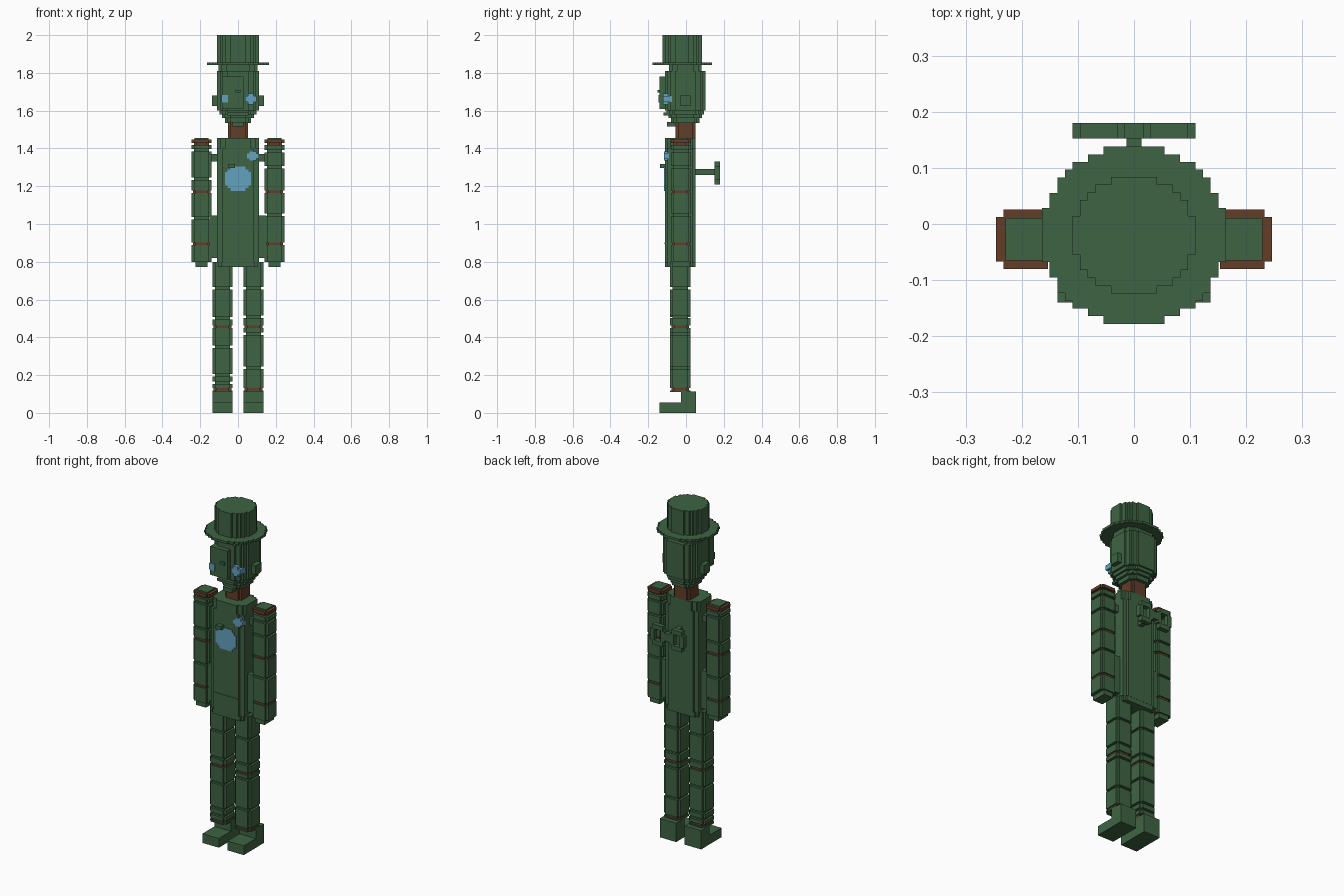
import bpy, bmesh
from mathutils import Vector

cube = bpy.data.objects.get("Cube")
if cube:
    bpy.data.objects.remove(cube, do_unlink=True)

V = 0.0137  # block size


def material(name, rgb):
    m = bpy.data.materials.new(name)
    m.use_nodes = True
    m.diffuse_color = (*rgb, 1)
    m.node_tree.nodes["Principled BSDF"].inputs["Base Color"].default_value = (*rgb, 1)
    return m


GREEN = material("dark green", (0.048, 0.127, 0.056))
RUST = material("rust brown", (0.125, 0.047, 0.022))
BLUE = material("light blue", (0.125, 0.36, 0.52))


def finish(name, bm, mat):
    bmesh.ops.recalc_face_normals(bm, faces=bm.faces)
    me = bpy.data.meshes.new(name)
    bm.to_mesh(me)
    bm.free()
    me.materials.append(mat)
    ob = bpy.data.objects.new(name, me)
    bpy.context.collection.objects.link(ob)
    return ob


def box(name, mat, x0, x1, y0, y1, z0, z1):
    bm = bmesh.new()
    bmesh.ops.create_cube(bm, size=1)
    for v in bm.verts:
        v.co = Vector(((x0 + x1) / 2 + v.co.x * (x1 - x0),
                       (y0 + y1) / 2 + v.co.y * (y1 - y0),
                       (z0 + z1) / 2 + v.co.z * (z1 - z0)))
    return finish(name, bm, mat)


def slab(name, mat, cu, cv, ru, rv, d0, d1, n=2.0, axis="z", hole=0.0):
    """Stepped round prism: grid cells inside a superellipse, extruded along z or y."""
    nu, nv = max(1, round(2 * ru / V)), max(1, round(2 * rv / V))
    bm, verts = bmesh.new(), {}

    def vert(i, j):
        if (i, j) not in verts:
            u, v = cu - ru + 2 * ru * i / nu, cv - rv + 2 * rv * j / nv
            verts[i, j] = bm.verts.new((u, v, d0) if axis == "z" else (u, d0, v))
        return verts[i, j]

    for i in range(nu):
        for j in range(nv):
            a, b = abs((2 * i + 1) / nu - 1), abs((2 * j + 1) / nv - 1)
            if hole ** n <= a ** n + b ** n <= 1.0:
                bm.faces.new([vert(i, j), vert(i + 1, j), vert(i + 1, j + 1), vert(i, j + 1)])
    ext = bmesh.ops.extrude_face_region(bm, geom=bm.faces[:], use_keep_orig=True)
    step = Vector((0, 0, d1 - d0)) if axis == "z" else Vector((0, d1 - d0, 0))
    for v in [g for g in ext["geom"] if isinstance(g, bmesh.types.BMVert)]:
        v.co += step
    bmesh.ops.recalc_face_normals(bm, faces=bm.faces)
    bmesh.ops.dissolve_limit(bm, angle_limit=0.01, verts=bm.verts[:], edges=bm.edges[:])
    return finish(name, bm, mat)


def limb(name, cx, cy, r, z0, z1, grooves, rust):
    """Stack of segments parted by recessed collars; the rust joints are wider."""
    bottom = z0
    for k, g in enumerate(sorted(grooves + rust) + [None]):
        top = z1 if g is None else g - V / 2
        slab(f"{name}_segment_{k}", GREEN, cx, cy, r, r, bottom, top, 4)
        if g is not None:
            is_rust = g in rust
            rr = r - (V / 2 if is_rust else V)
            slab(f"{name}_joint_{k}", RUST if is_rust else GREEN, cx, cy, rr, rr,
                 g - V / 2, g + V / 2, 4)
            bottom = g + V / 2


# Legs, feet and arms
LEGS = {-1: ([0.16, 0.20, 0.35, 0.50, 0.66], [0.125, 0.455]),
        1: ([0.24, 0.42, 0.51, 0.66], [0.125, 0.455])}
ARMS = {-1: ([1.03, 1.24, 1.39], [0.895, 1.17]),
        1: ([1.05, 1.30, 1.385], [0.895, 1.17])}
for s, side in ((-1, "right"), (1, "left")):
    lx, ax, ay = s * 0.082, s * 0.193, -0.027
    limb(f"{side}_leg", lx, -0.03, 0.054, 0.11, 0.80, *LEGS[s])
    box(f"{side}_foot", GREEN, lx - 0.054, lx + 0.054, -0.14, 0.052, 0, 0.055)
    box(f"{side}_heel", GREEN, lx - 0.054, lx + 0.054, -0.027, 0.052, 0.055, 0.112)

    limb(f"{side}_arm", ax, ay, 0.053, 0.80, 1.418, *ARMS[s])
    slab(f"{side}_hand", GREEN, ax, ay, 0.032, 0.045, 0.772, 0.80, 4)
    slab(f"{side}_shoulder_post", RUST, ax, ay, 0.04, 0.04, 1.418, 1.43, 3)
    slab(f"{side}_shoulder_ring", RUST, ax, ay, 0.053, 0.053, 1.43, 1.448, 3)
    slab(f"{side}_shoulder_cap", GREEN, ax, ay, 0.036, 0.038, 1.448, 1.456, 4)
    xs = sorted((s * 0.10, s * 0.15))
    box(f"{side}_shoulder_link", GREEN, *xs, -0.05, 0.0, 1.33, 1.37)
    box(f"{side}_hip_plate", GREEN, *xs, -0.07, 0.015, 0.82, 1.045)

# Torso
slab("torso", GREEN, 0, -0.03, 0.11, 0.081, 0.80, 1.40, 5)
slab("torso_base", GREEN, 0, -0.03, 0.105, 0.08, 0.772, 0.80, 5)
slab("torso_top", GREEN, 0, -0.03, 0.11, 0.081, 1.40, 1.455, 3.5)
slab("chest_window", BLUE, 0, 1.24, 0.068, 0.064, -0.116, -0.108, 2.2, "y")
slab("chest_lamp", BLUE, 0.08, 1.36, 0.032, 0.025, -0.117, -0.09, 2.2, "y")
box("chest_knob", GREEN, -0.05, -0.015, -0.138, -0.108, 1.297, 1.318)
box("waist_trim", GREEN, -0.08, 0.08, -0.114, -0.108, 0.893, 0.903)

# Wind-up key on the back
box("key_stem", GREEN, -0.0137, 0.0137, 0.045, 0.155, 1.26, 1.29)
box("key_bridge", GREEN, -0.025, 0.025, 0.152, 0.18, 1.25, 1.295)
for s, side in ((-1, "right"), (1, "left")):
    slab(f"key_loop_{side}", GREEN, s * 0.063, 1.27, 0.047, 0.06, 0.152, 0.18, 2.5, "y", 0.5)

# Neck
slab("neck", RUST, 0, -0.002, 0.052, 0.053, 1.45, 1.545, 3)

# Head, stacked from chin to hat
HEAD = [(1.535, 1.56, 0.07, 0.075), (1.56, 1.58, 0.085, 0.088),
        (1.58, 1.60, 0.097, 0.098), (1.60, 1.81, 0.11, 0.108),
        (1.81, 1.845, 0.103, 0.085)]
for k, (z0, z1, rx, ry) in enumerate(HEAD):
    slab(f"head_layer_{k}", GREEN, 0, -0.004, rx, ry, z0, z1, 2.8)
box("jaw", GREEN, -0.03, 0.03, -0.10, -0.03, 1.515, 1.54)
box("lip", GREEN, -0.055, 0.055, -0.12, -0.08, 1.575, 1.59)
box("face_plate", GREEN, -0.085, 0.028, -0.14, -0.09, 1.61, 1.78)
box("nose", GREEN, -0.014, 0.014, -0.152, -0.138, 1.695, 1.71)
slab("right_eye", BLUE, -0.07, 1.662, 0.018, 0.02, -0.146, -0.138, 2.2, "y")
slab("left_eye", BLUE, 0.067, 1.662, 0.03, 0.03, -0.121, -0.075, 2.2, "y")
for s, side in ((-1, "right"), (1, "left")):
    box(f"{side}_ear", GREEN, *sorted((s * 0.10, s * 0.137)), -0.03, 0.025, 1.625, 1.68)

# Top hat
slab("hat_brim", GREEN, 0, -0.02, 0.164, 0.158, 1.842, 1.856, 2.1)
slab("hat_crown", GREEN, 0, -0.02, 0.11, 0.104, 1.856, 2.0, 2.2)
